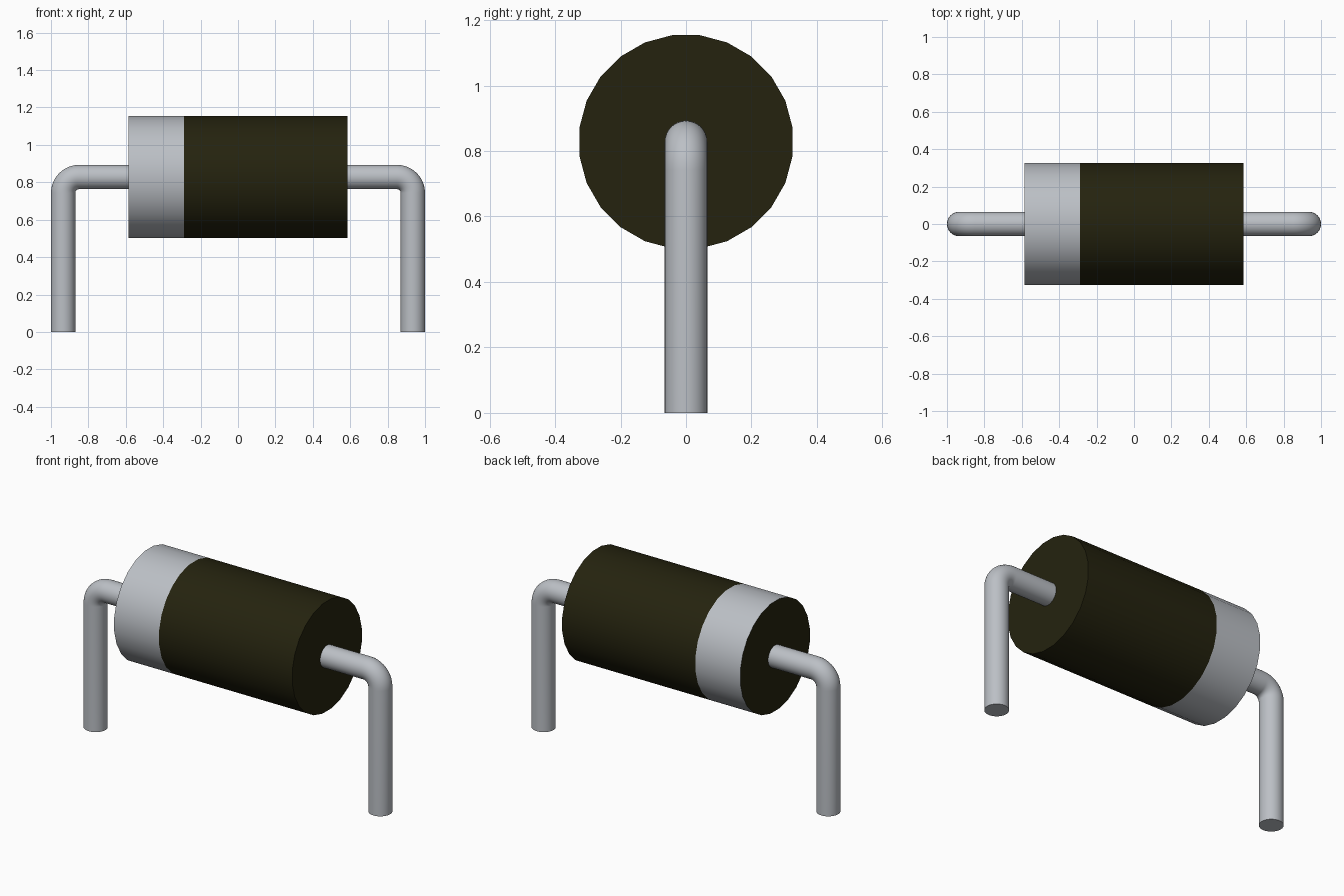
import bpy, bmesh, math
from mathutils import Vector

cube = bpy.data.objects.get("Cube")
if cube:
    bpy.data.objects.remove(cube, do_unlink=True)

AXIS_Z = 0.828      # height of the body axis
BODY_HALF = 0.585
BAND_X = -0.29      # inner edge of the silver band


def material(name, rgb, metallic=0.0):
    m = bpy.data.materials.new(name)
    m.use_nodes = True
    m.diffuse_color = (*rgb, 1)
    m.node_tree.nodes["Principled BSDF"].inputs["Base Color"].default_value = (*rgb, 1)
    return m


dark = material("dark_olive", (0.018, 0.0165, 0.0045))
silver = material("silver", (0.50, 0.525, 0.56))


def sweep(name, path, radius, sides, mats, offset=0.0):
    """Sweep a circle along (position, tangent) pairs lying in the XZ plane."""
    bm = bmesh.new()
    rings = []
    side = Vector((0, 1, 0))
    for pos, tangent in path:
        up = tangent.cross(side)
        ring = []
        for i in range(sides):
            a = 2 * math.pi * (i + offset) / sides
            ring.append(bm.verts.new(pos + radius * (math.cos(a) * side + math.sin(a) * up)))
        rings.append(ring)
    for r0, r1 in zip(rings, rings[1:]):
        for i in range(sides):
            j = (i + 1) % sides
            bm.faces.new((r0[i], r0[j], r1[j], r1[i]))
    bm.faces.new(rings[0])
    bm.faces.new(rings[-1])
    bmesh.ops.recalc_face_normals(bm, faces=bm.faces[:])
    mesh = bpy.data.meshes.new(name)
    bm.to_mesh(mesh)
    bm.free()
    for m in mats:
        mesh.materials.append(m)
    obj = bpy.data.objects.new(name, mesh)
    bpy.context.collection.objects.link(obj)
    bpy.ops.object.select_all(action='DESELECT')
    obj.select_set(True)
    bpy.context.view_layer.objects.active = obj
    bpy.ops.object.shade_smooth_by_angle(angle=math.radians(35))
    return obj


# Cylindrical body, with the band cut in at one end and dark end caps
x_dir = Vector((1, 0, 0))
body = sweep("body", [(Vector((x, 0, AXIS_Z)), x_dir) for x in (-BODY_HALF, BAND_X, BODY_HALF)],
             0.3285, 24, [dark, silver], offset=0.5)
for f in body.data.polygons:
    if f.center.x < BAND_X and abs(f.normal.x) < 0.5:
        f.material_index = 1

# Bent wire leads: out of the body, round the bend, down to the ground
BEND, LEAD_X, STEPS = 0.085, 0.935, 10
for s, label in ((1, "left"), (-1, "right")):
    path = [(Vector((s * (BODY_HALF - 0.01), 0, AXIS_Z)), Vector((s, 0, 0)))]
    for k in range(STEPS + 1):
        a = math.pi / 2 * k / STEPS
        pos = Vector((s * (LEAD_X - BEND + BEND * math.sin(a)), 0,
                      AXIS_Z - BEND + BEND * math.cos(a)))
        path.append((pos, Vector((s * math.cos(a), 0, -math.sin(a)))))
    path.append((Vector((s * LEAD_X, 0, 0)), Vector((0, 0, -1))))
    sweep(label + "_lead", path, 0.065, 32, [silver])
